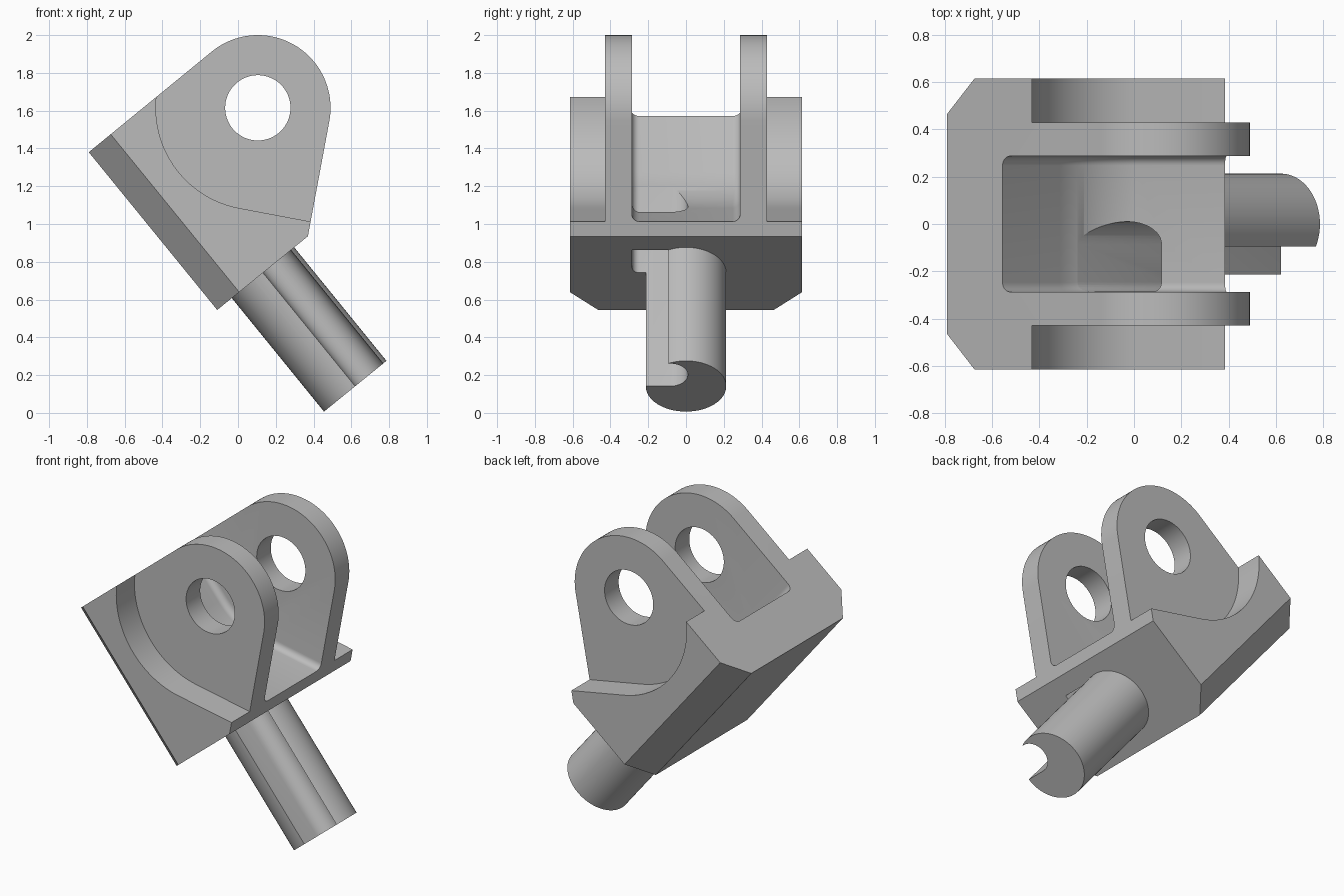
import bpy, bmesh, math
from mathutils import Vector

cube = bpy.data.objects.get("Cube")
if cube:
    bpy.data.objects.remove(cube, do_unlink=True)

# Tilted frame of the part: ACROSS the base, and DOWN along the shaft
TILT = math.radians(39.1)
ACROSS = Vector((math.cos(TILT), 0, math.sin(TILT)))
DOWN = Vector((math.sin(TILT), 0, -math.cos(TILT)))
SIDE = Vector((0, 1, 0))
PIVOT = Vector((0.105, 0, 1.615))
SHAFT_TOP = Vector((0.13, 0, 0.745))
FLOOR_ANGLE = math.radians(259.3)
FLOOR_DIR = Vector((-math.sin(FLOOR_ANGLE), 0, math.cos(FLOOR_ANGLE)))

metal = bpy.data.materials.new("grey_metal")
metal.use_nodes = True
GREY = (0.5, 0.5, 0.5, 1)
metal.diffuse_color = GREY
metal.node_tree.nodes["Principled BSDF"].inputs["Base Color"].default_value = GREY


def arc(centre, r, a0, a1, n, u=Vector((1, 0, 0)), v=Vector((0, 0, 1))):
    angles = [a0 + (a1 - a0) * i / n for i in range(n + 1)]
    return [centre + u * r * math.cos(a) + v * r * math.sin(a) for a in angles]


def loft(name, rings):
    """Closed solid through a list of equal-length rings."""
    bm = bmesh.new()
    rows = [[bm.verts.new(p) for p in ring] for ring in rings]
    n = len(rows[0])
    for a, b in zip(rows, rows[1:]):
        for i in range(n):
            j = (i + 1) % n
            bm.faces.new((a[i], a[j], b[j], b[i]))
    bm.faces.new(rows[0][::-1])
    bm.faces.new(rows[-1])
    bmesh.ops.recalc_face_normals(bm, faces=bm.faces)
    mesh = bpy.data.meshes.new(name)
    bm.to_mesh(mesh)
    bm.free()
    mesh.materials.append(metal)
    obj = bpy.data.objects.new(name, mesh)
    bpy.context.collection.objects.link(obj)
    return obj


def prism(name, profile, start, end):
    return loft(name, [[p + start for p in profile], [p + end for p in profile]])


def combine(target, tool, operation):
    mod = target.modifiers.new("join", 'BOOLEAN')
    mod.operation = operation
    mod.solver = 'EXACT'
    mod.object = tool
    bpy.context.view_layer.objects.active = target
    bpy.ops.object.modifier_apply(modifier=mod.name)
    bpy.data.objects.remove(tool, do_unlink=True)


def recess(r, a0, lead):
    """Curved wall running into the sloping floor, closed high above."""
    pts = arc(PIVOT, r, a0, FLOOR_ANGLE, 32)
    first = pts[0] - DOWN * lead
    last = pts[-1] + FLOOR_DIR * 0.9
    return [first] + pts + [last, Vector((last.x, 0, 2.6)), Vector((first.x, 0, 2.6))]


# Body: base and lug outline, full width
corners = [Vector((0.37, 0, 0.935)), Vector((-0.11, 0, 0.545)), Vector((-0.79, 0, 1.38))]
outline = corners + arc(PIVOT, 0.385, TILT + math.pi / 2, FLOOR_ANGLE - math.pi * 1.5 + math.pi / 2 - math.pi / 2, 48)
lug_end = FLOOR_ANGLE - math.pi / 2 - math.pi
outline = corners + arc(PIVOT, 0.385, TILT + math.pi / 2, math.atan2(FLOOR_DIR.z, FLOOR_DIR.x), 48)
body = prism("clevis_body", outline, SIDE * -0.615, SIDE * 0.615)

# Chamfers along the two long back edges of the base
bm = bmesh.new()
bm.from_mesh(body.data)
back = [e for e in bm.edges
        if all(min((Vector((v.co.x, 0, v.co.z)) - c).length for c in corners[1:]) < 0.001 for v in e.verts)
        and abs(e.verts[0].co.y - e.verts[1].co.y) < 0.001]
bmesh.ops.bevel(bm, geom=back, offset=0.15, segments=1, affect='EDGES')
bm.to_mesh(body.data)
bm.free()

# Outer side recesses beside the lugs
for s in (-1, 1):
    cutter = prism("side_recess", recess(0.54, math.radians(150), 0.05), SIDE * 0.43 * s, SIDE * 0.8 * s)
    combine(body, cutter, 'DIFFERENCE')

# Central slot with filleted lower corners
half, fillet, steps = 0.287, 0.04, 6
rings = []
for s in (-1, 1):
    for i in range(steps + 1):
        a = math.pi / 2 * (i if s > 0 else steps - i) / steps
        y = s * (half - fillet + fillet * math.sin(a))
        r = 0.54 - fillet * (1 - math.cos(a))
        rings.append([p + SIDE * y for p in recess(r, math.pi + TILT, 0.9)])
combine(body, loft("centre_slot", rings), 'DIFFERENCE')

# Pivot hole
circle = arc(PIVOT, 0.173, 0, math.tau, 64)[:-1]
combine(body, prism("pivot_hole", circle, SIDE * -0.9, SIDE * 0.9), 'DIFFERENCE')

# Shaft
circle = arc(SHAFT_TOP, 0.213, 0, math.tau, 64, ACROSS, SIDE)[:-1]
combine(body, prism("shaft", circle, DOWN * -0.06, DOWN * 0.778), 'UNION')

# Channel along the shaft and up through the base, with one round end
w = 0.19
origin = SHAFT_TOP - SIDE * 0.285
channel = arc(SHAFT_TOP + ACROSS * w / 2 - SIDE * 0.085, w / 2, 0, math.pi, 24, ACROSS, SIDE)
channel += arc(origin + ACROSS * 0.04 + SIDE * 0.04, 0.04, math.pi, math.pi * 1.5, 6, ACROSS, SIDE)
channel.append(origin + ACROSS * w)
combine(body, prism("channel", channel, DOWN * -1.6, DOWN * 1.0), 'DIFFERENCE')

# Smooth curves, crisp edges
bpy.ops.object.select_all(action='DESELECT')
body.select_set(True)
bpy.context.view_layer.objects.active = body
bpy.ops.object.shade_smooth_by_angle(angle=math.radians(25))
